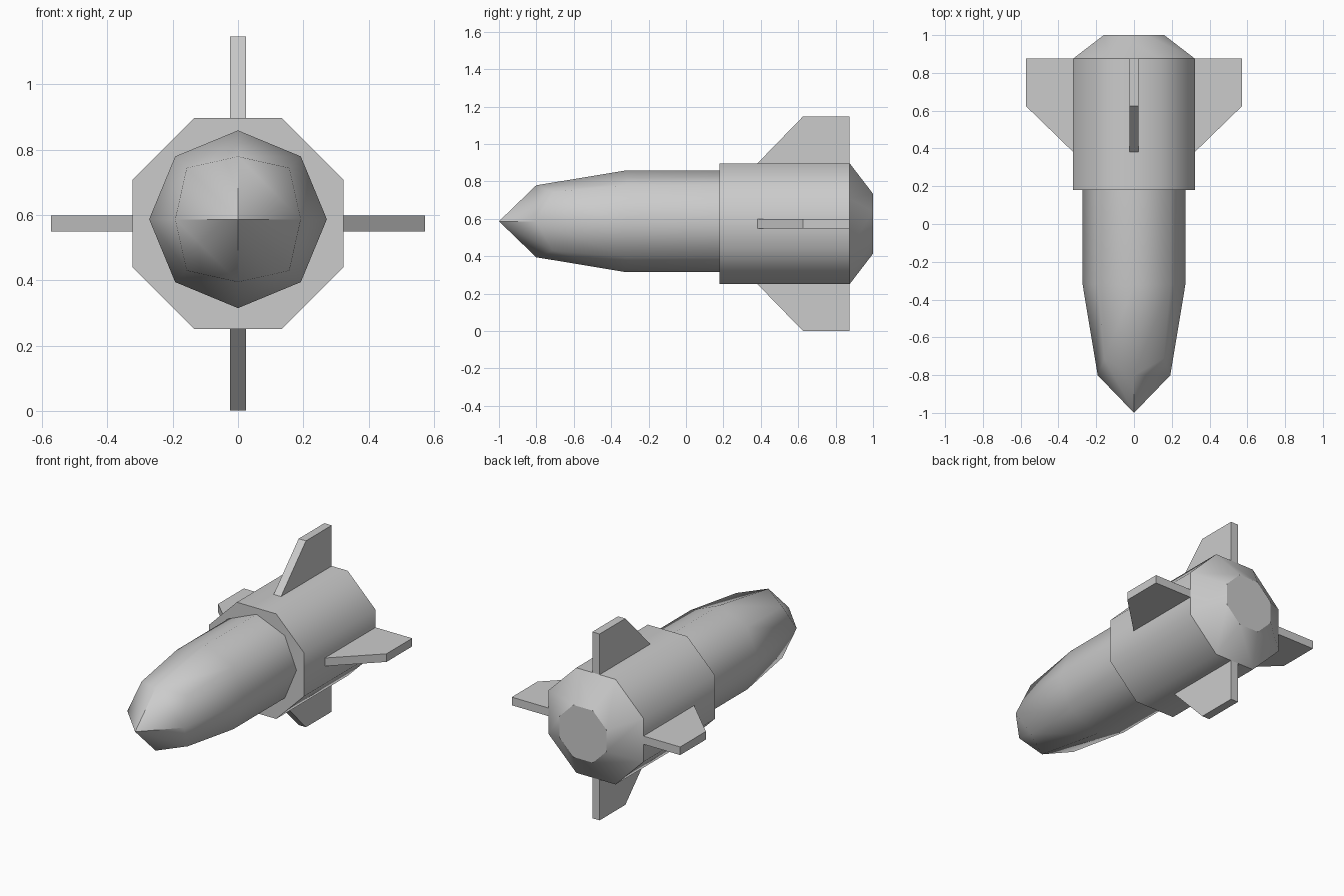
import bpy, bmesh, math
from mathutils import Matrix, Vector

cube = bpy.data.objects.get("Cube")
if cube:
    bpy.data.objects.remove(cube, do_unlink=True)

AXIS_Z = 0.574      # centre line of the casing and fins
NOSE_Z = 0.587      # centre line of the nose section

grey = bpy.data.materials.new("light grey")
grey.use_nodes = True
grey.diffuse_color = (0.6, 0.6, 0.6, 1)
grey.node_tree.nodes["Principled BSDF"].inputs["Base Color"].default_value = (0.6, 0.6, 0.6, 1)


def finish(bm, name, smooth_angle=None):
    """Turn a bmesh into a named object, optionally smooth below an angle."""
    bmesh.ops.recalc_face_normals(bm, faces=bm.faces)
    mesh = bpy.data.meshes.new(name)
    bm.to_mesh(mesh)
    bm.free()
    mesh.materials.append(grey)
    obj = bpy.data.objects.new(name, mesh)
    bpy.context.collection.objects.link(obj)
    if smooth_angle:
        bpy.ops.object.select_all(action='DESELECT')
        obj.select_set(True)
        bpy.context.view_layer.objects.active = obj
        bpy.ops.object.shade_smooth_by_angle(angle=math.radians(smooth_angle))
    return obj


# Nose: stretched half of a low quad sphere, extruded back into a barrel
bm = bmesh.new()
bmesh.ops.create_cube(bm, size=2)
bmesh.ops.subdivide_edges(bm, edges=bm.edges[:], cuts=1, use_grid_fill=True)
for v in bm.verts:
    v.co.normalize()
bmesh.ops.delete(bm, geom=[v for v in bm.verts if v.co.y > 0.1], context='VERTS')
for v in bm.verts:
    v.co = Vector((v.co.x * 0.272, v.co.y * 0.68 - 0.32, v.co.z * 0.272 + NOSE_Z))
rim = [e for e in bm.edges if e.is_boundary]
barrel = bmesh.ops.extrude_edge_only(bm, edges=rim)["geom"]
for v in barrel:
    if isinstance(v, bmesh.types.BMVert):
        v.co.y = 0.2
finish(bm, "nose_section", 60)

# Casing: octagonal sleeve with a tapered tail
bm = bmesh.new()
rings = []
for y, apothem in ((0.18, 0.323), (0.875, 0.323), (1.0, 0.16)):
    radius = apothem / math.cos(math.pi / 8)
    angles = [math.pi / 8 + i * math.pi / 4 for i in range(8)]
    rings.append([bm.verts.new((radius * math.cos(a), y, AXIS_Z + radius * math.sin(a)))
                  for a in angles])
for near, far in zip(rings, rings[1:]):
    for i in range(8):
        j = (i + 1) % 8
        bm.faces.new((near[i], near[j], far[j], far[i]))
bm.faces.new(rings[0])
tail_cap = bm.faces.new(rings[-1])
for f in bm.faces:
    f.smooth = True
casing = finish(bm, "casing", 48)
# Keep the flat tail cap crisp
for edge in casing.data.edges:
    if all(casing.data.vertices[i].co.y > 0.99 for i in edge.vertices):
        edge.use_edge_sharp = True

# Four swept fins around the casing
outline = ((0.35, 0.29), (0.625, 0.573), (0.875, 0.573), (0.875, 0.29))
for turn, name in enumerate(("top_fin", "left_fin", "bottom_fin", "right_fin")):
    bm = bmesh.new()
    face = bm.faces.new([bm.verts.new((-0.025, y, r)) for y, r in outline])
    side = bmesh.ops.extrude_face_region(bm, geom=[face])["geom"]
    bmesh.ops.translate(bm, vec=(0.05, 0, 0),
                        verts=[v for v in side if isinstance(v, bmesh.types.BMVert)])
    bm.transform(Matrix.Translation((0, 0, AXIS_Z)) @ Matrix.Rotation(turn * math.pi / 2, 4, 'Y'))
    finish(bm, name)
